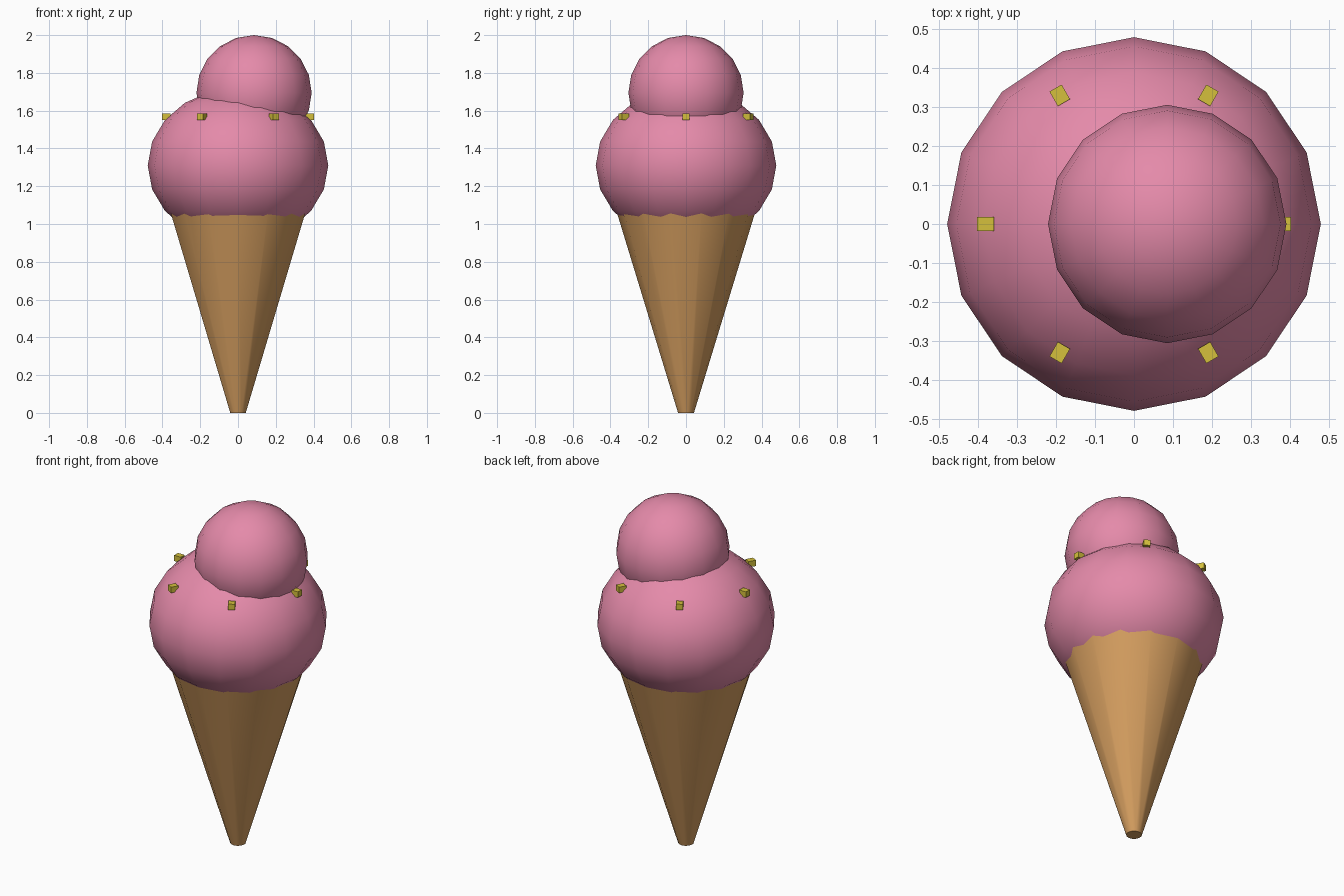
import bpy, math

if "Cube" in bpy.data.objects:
    bpy.data.objects.remove(bpy.data.objects["Cube"])


def material(name, rgb):
    m = bpy.data.materials.new(name)
    m.diffuse_color = (*rgb, 1.0)
    m.use_nodes = True
    m.node_tree.nodes["Principled BSDF"].inputs["Base Color"].default_value = m.diffuse_color
    return m


PINK = material("pink ice cream", (0.78, 0.255, 0.40))
WAFFLE = material("waffle tan", (0.66, 0.34, 0.115))
YELLOW = material("sprinkle yellow", (0.66, 0.53, 0.045))


def finish(name, mat, smooth=True):
    ob = bpy.context.object
    ob.name = name
    ob.data.materials.append(mat)
    bpy.ops.object.transform_apply(location=False, rotation=False, scale=True)
    if smooth:
        bpy.ops.object.shade_smooth_by_angle(angle=math.radians(40))
    return ob


def scoop(name, loc, radius, height_radius):
    bpy.ops.mesh.primitive_uv_sphere_add(segments=16, ring_count=10, radius=1, location=loc)
    bpy.context.object.scale = (radius, radius, height_radius)
    finish(name, PINK)


# Cone, its rim hidden inside the lower scoop
bpy.ops.mesh.primitive_cone_add(vertices=14, radius1=0.042, radius2=0.378,
                                depth=1.1, location=(0, 0, 0.55))
finish("cone", WAFFLE)

# Two scoops, the upper one set off to the right
scoop("lower_scoop", (0, 0, 1.31), 0.478, 0.41)
scoop("upper_scoop", (0.085, 0, 1.695), 0.305, 0.305)

# Ring of sprinkles pointing outwards
for i in range(6):
    a = i * math.tau / 6
    bpy.ops.mesh.primitive_cube_add(
        size=1, location=(0.38 * math.cos(a), 0.38 * math.sin(a), 1.567), rotation=(0, 0, a))
    bpy.context.object.scale = (0.043, 0.036, 0.034)
    finish(f"sprinkle_{i + 1}", YELLOW, smooth=False)
